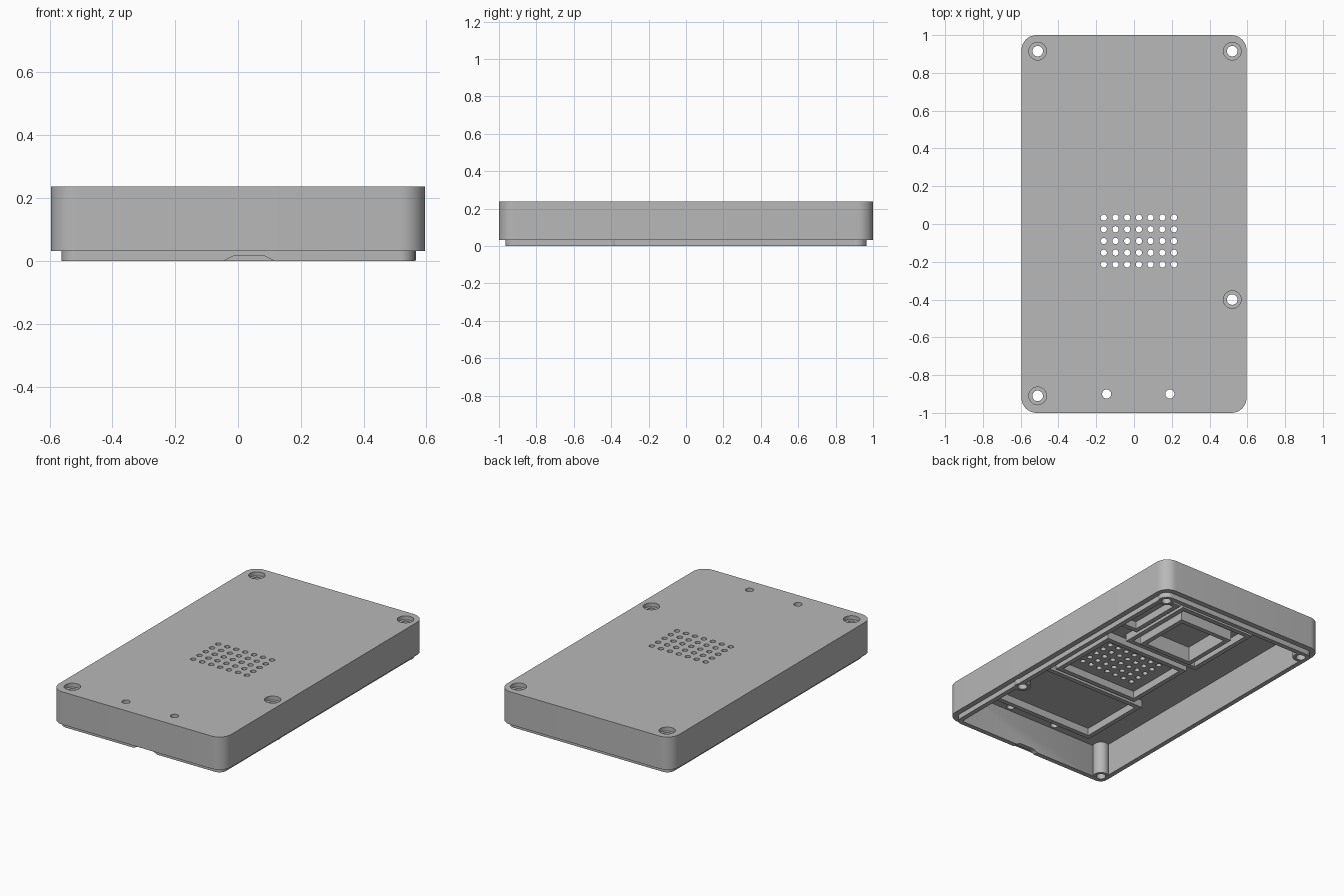
import bpy, bmesh, math

cube = bpy.data.objects.get("Cube")
if cube:
    bpy.data.objects.remove(cube, do_unlink=True)

grey = bpy.data.materials.new("plain_grey")
grey.use_nodes = True
grey.diffuse_color = (0.48, 0.48, 0.48, 1)
grey.node_tree.nodes["Principled BSDF"].inputs["Base Color"].default_value = grey.diffuse_color

TOP, CEILING, RIM = 0.237, 0.207, 0.032


def make_object(name, bm):
    bmesh.ops.recalc_face_normals(bm, faces=bm.faces)
    mesh = bpy.data.meshes.new(name)
    bm.to_mesh(mesh)
    bm.free()
    mesh.materials.append(grey)
    ob = bpy.data.objects.new(name, mesh)
    bpy.context.collection.objects.link(ob)
    return ob


def rounded_rect(x0, x1, y0, y1, r=0.0, steps=10):
    if r == 0:
        return [(x1, y1), (x0, y1), (x0, y0), (x1, y0)]
    corners = [(x1 - r, y1 - r), (x0 + r, y1 - r), (x0 + r, y0 + r), (x1 - r, y0 + r)]
    pts = []
    for q, (cx, cy) in enumerate(corners):
        for i in range(steps + 1):
            a = (q + i / steps) * math.pi / 2
            pts.append((cx + r * math.cos(a), cy + r * math.sin(a)))
    return pts


def circle(x, y, r, n=24):
    return [(x + r * math.cos(i * math.tau / n), y + r * math.sin(i * math.tau / n))
            for i in range(n)]


def stack(bm, loops, ring=False):
    """Bridge outlines given as (points, z); cap the ends or close into a ring."""
    rows = [[bm.verts.new((x, y, z)) for x, y in pts] for pts, z in loops]
    pairs = list(zip(rows, rows[1:]))
    if ring:
        pairs.append((rows[-1], rows[0]))
    else:
        bm.faces.new(rows[0])
        bm.faces.new(rows[-1])
    for a, b in pairs:
        for i in range(len(a)):
            j = (i + 1) % len(a)
            bm.faces.new((a[i], a[j], b[j], b[i]))


def cut(ob, cutter):
    mod = ob.modifiers.new("holes", "BOOLEAN")
    mod.operation = "DIFFERENCE"
    mod.solver = "EXACT"
    mod.object = cutter
    bpy.context.view_layer.objects.active = ob
    bpy.ops.object.modifier_apply(modifier=mod.name)


def smooth(ob):
    bpy.ops.object.select_all(action="DESELECT")
    ob.select_set(True)
    bpy.context.view_layer.objects.active = ob
    bpy.ops.object.shade_smooth_by_angle(angle=math.radians(30))


# Hollow case: outer wall, stepped lip, inner cavity
def outline(inset):
    return rounded_rect(-0.596 + inset, 0.596 - inset, -1 + inset, 1 - inset, 0.08 - inset)


bm = bmesh.new()
stack(bm, [(outline(0), TOP), (outline(0), RIM), (outline(0.034), RIM),
           (outline(0.034), 0), (outline(0.064), 0), (outline(0.064), CEILING)])
case = make_object("case_shell", bm)

# Hole cutters: counterbored screws, speaker grille, two indicator holes
screws = [(-0.51, 0.915), (0.52, 0.915), (0.52, -0.4), (-0.51, -0.91)]
bm = bmesh.new()
for x, y in screws:
    stack(bm, [(circle(x, y, 0.047), 0.3), (circle(x, y, 0.047), 0.212),
               (circle(x, y, 0.028), 0.212), (circle(x, y, 0.028), -0.1)])
small = [(-0.16 + 0.062 * i, 0.034 - 0.062 * j, 0.0165) for i in range(7) for j in range(5)]
small += [(-0.145, -0.9, 0.024), (0.19, -0.9, 0.024)]
for x, y, r in small:
    stack(bm, [(circle(x, y, r, 16), 0.3), (circle(x, y, r, 16), 0.19)])
holes = make_object("hole_cutter", bm)

# Finger notch in the front lip
bm = bmesh.new()
stack(bm, [(rounded_rect(-0.05, 0.12, -1.1, -0.92), -0.01),
           (rounded_rect(-0.04, 0.11, -1.1, -0.92), 0.003),
           (rounded_rect(-0.015, 0.085, -1.1, -0.92), 0.015)])
notch = make_object("notch_cutter", bm)
cut(case, holes)
cut(case, notch)
smooth(case)

# Screw posts
for i, (x, y) in enumerate(screws):
    bm = bmesh.new()
    stack(bm, [(circle(x, y, 0.047), 0.001), (circle(x, y, 0.047), CEILING + 0.01)])
    post = make_object("screw_post_%d" % (i + 1), bm)
    cut(post, holes)
    smooth(post)

for helper in (holes, notch):
    bpy.data.objects.remove(helper, do_unlink=True)


# Rectangular retaining frames under the top plate
def frame(name, x0, x1, y0, y1, z, t=0.03):
    outer = rounded_rect(x0, x1, y0, y1)
    inner = rounded_rect(x0 + t, x1 - t, y0 + t, y1 - t)
    up = CEILING + 0.005
    bm = bmesh.new()
    stack(bm, [(outer, up), (outer, z), (inner, z), (inner, up)], ring=True)
    make_object(name, bm)


frame("speaker_frame", -0.275, 0.325, -0.325, 0.15, 0.16)
frame("lower_frame", -0.35, 0.40, -0.83, -0.345, 0.16)
frame("upper_frame", -0.31, 0.22, 0.19, 0.71, 0.16)
frame("upper_inner_frame", -0.19, 0.19, 0.28, 0.66, 0.11)
frame("side_frame", 0.24, 0.41, 0.31, 0.71, 0.16)
